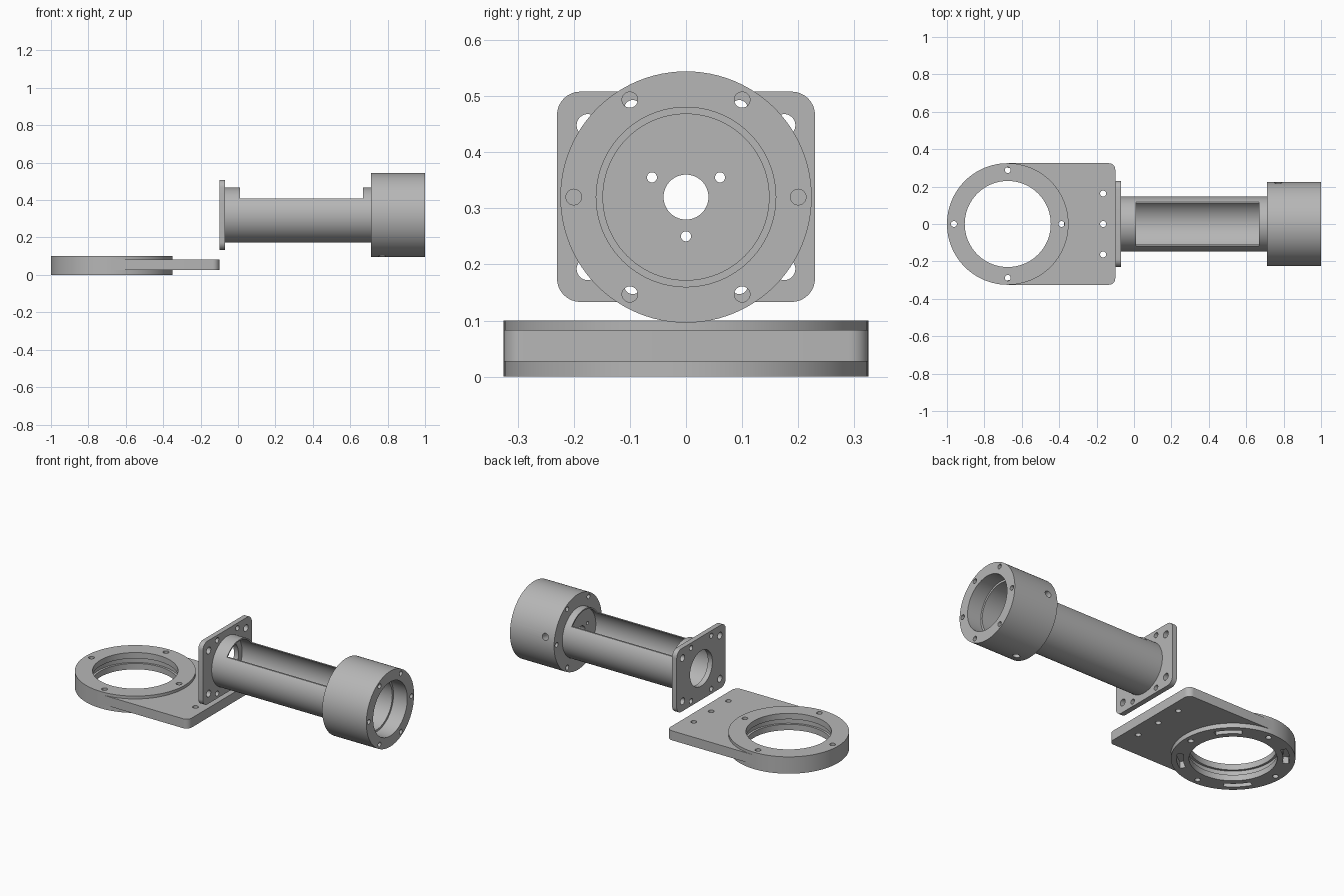
import bpy, bmesh
from math import pi, cos, sin, radians
from mathutils import Matrix, Vector

if "Cube" in bpy.data.objects:
    bpy.data.objects.remove(bpy.data.objects["Cube"])

grey = bpy.data.materials.new("machined_grey")
grey.use_nodes = True
grey.diffuse_color = (0.47, 0.47, 0.47, 1)
grey.node_tree.nodes["Principled BSDF"].inputs["Base Color"].default_value = grey.diffuse_color

AXIS_Z = 0.32
RING_X = -0.675
TO_X = Matrix.Translation((0, 0, AXIS_Z)) @ Matrix.Rotation(pi / 2, 4, "Y")
RING = Matrix.Translation((RING_X, 0, 0))


def make(name, bm):
    bmesh.ops.recalc_face_normals(bm, faces=bm.faces)
    mesh = bpy.data.meshes.new(name)
    bm.to_mesh(mesh)
    bm.free()
    obj = bpy.data.objects.new(name, mesh)
    bpy.context.collection.objects.link(obj)
    mesh.materials.append(grey)
    return obj


def lathe(name, profile, matrix, steps=96, angle=2 * pi):
    """Spin a closed (radius, height) profile; partial angles get end caps."""
    bm = bmesh.new()
    verts = [bm.verts.new((r, 0, h)) for r, h in profile]
    if angle < 2 * pi:
        bm.faces.new(verts)
        geom = bm.faces[:] + bm.edges[:] + bm.verts[:]
    else:
        geom = verts + [bm.edges.new((v, verts[i - 1])) for i, v in enumerate(verts)]
    bmesh.ops.spin(bm, geom=geom, cent=(0, 0, 0), axis=(0, 0, 1), angle=angle, steps=steps)
    bmesh.ops.remove_doubles(bm, verts=bm.verts, dist=1e-5)
    bmesh.ops.transform(bm, matrix=matrix, verts=bm.verts)
    return make(name, bm)


def box(name, low, high, radius=0, rounded=None):
    """Box between two corners, with chosen edges rounded."""
    bm = bmesh.new()
    bmesh.ops.create_cube(bm, size=1)
    low, high = Vector(low), Vector(high)
    for v in bm.verts:
        v.co = [low[i] + (v.co[i] + 0.5) * (high[i] - low[i]) for i in range(3)]
    if rounded:
        edges = [e for e in bm.edges if rounded(e)]
        bmesh.ops.bevel(bm, geom=edges, offset=radius, segments=8, profile=0.5, affect="EDGES")
    return make(name, bm)


def cut(obj, cutter):
    cutter.hide_render = True
    mod = obj.modifiers.new("cut", "BOOLEAN")
    mod.operation = "DIFFERENCE"
    mod.solver = "EXACT"
    mod.object = cutter
    bpy.context.view_layer.objects.active = obj
    bpy.ops.object.modifier_apply(modifier=mod.name)
    bpy.data.objects.remove(cutter)


def drill(obj, center, axis, radius, depth=1.0, sides=24):
    bm = bmesh.new()
    rot = Vector(axis).to_track_quat("Z", "Y").to_matrix().to_4x4()
    bmesh.ops.create_cone(bm, cap_ends=True, segments=sides, radius1=radius, radius2=radius,
                          depth=depth, matrix=Matrix.Translation(center) @ rot)
    cut(obj, make("drill", bm))


def edge_along(e, axis):
    d = e.verts[0].co - e.verts[1].co
    return abs(d[axis]) > 1e-6 and d.length - abs(d[axis]) < 1e-6


# Clamp ring with a grooved bore, bolt holes and blind arc slots underneath
ring = lathe("clamp_ring", [(0.325, 0), (0.325, 0.1), (0.23, 0.1), (0.23, 0.065), (0.243, 0.065),
                            (0.243, 0.035), (0.23, 0.035), (0.23, 0)], RING)
for i in range(4):
    a = i * pi / 2
    drill(ring, (RING_X + 0.288 * cos(a), 0.288 * sin(a), 0.05), (0, 0, 1), 0.016)
    turn = RING @ Matrix.Rotation(a + radians(45 - 15), 4, "Z")
    slot = lathe("slot", [(0.262, -0.05), (0.295, -0.05), (0.295, 0.04), (0.262, 0.04)],
                 turn, 12, radians(30))
    cut(ring, slot)

# Mounting plate extending from the ring
plate = box("mounting_plate", (RING_X, -0.325, 0.027), (-0.1, 0.325, 0.083), 0.035,
            lambda e: edge_along(e, 2) and e.verts[0].co.x > -0.2)
drill(plate, (RING_X, 0, 0.05), (0, 0, 1), 0.3, sides=96)
for y in (-0.163, 0, 0.163):
    drill(plate, (-0.165, y, 0.05), (0, 0, 1), 0.016)

# Square flange with paired corner holes
flange = box("flange", (-0.1, -0.23, 0.133), (-0.07, 0.23, 0.508), 0.042,
             lambda e: edge_along(e, 0))
drill(flange, (-0.085, 0, AXIS_Z), (1, 0, 0), 0.105, sides=64)
for sy in (-1, 1):
    for sz in (-1, 1):
        drill(flange, (-0.085, sy * 0.175, AXIS_Z + sz * 0.128), (1, 0, 0), 0.02)
        drill(flange, (-0.085, sy * 0.095, AXIS_Z + sz * 0.158), (1, 0, 0), 0.015)

# Thin tube with an open window on top
tube = lathe("tube", [(0.147, -0.07), (0.147, 0.71), (0.139, 0.71), (0.139, -0.07)], TO_X)
cut(tube, box("window", (0.01, -0.3, 0.407), (0.668, 0.3, 0.7)))

# Stepped cylindrical head with a drilled inner wall
head = lathe("head", [(0.04, 0.69), (0.139, 0.69), (0.139, 0.71), (0.224, 0.71), (0.224, 1),
                      (0.16, 1), (0.16, 0.91), (0.148, 0.91), (0.148, 0.72), (0.04, 0.72)], TO_X)
for i in range(6):
    a = i * pi / 3
    drill(head, (0.85, 0.2 * cos(a), AXIS_Z + 0.2 * sin(a)), (1, 0, 0), 0.014)
for i in range(3):
    a = radians(30 + 120 * i)
    drill(head, (0.7, 0.07 * cos(a), AXIS_Z + 0.07 * sin(a)), (1, 0, 0), 0.009, 0.2)
for a in (radians(10), radians(-100)):
    out = Vector((0, cos(a), sin(a)))
    drill(head, Vector((0.77, 0, AXIS_Z)) + out * 0.2, out, 0.02, 0.14)

# Smooth curved walls, keep machined edges sharp
bpy.ops.object.select_all(action="DESELECT")
for obj in (ring, plate, flange, tube, head):
    obj.select_set(True)
bpy.context.view_layer.objects.active = head
bpy.ops.object.shade_smooth_by_angle(angle=radians(30))
